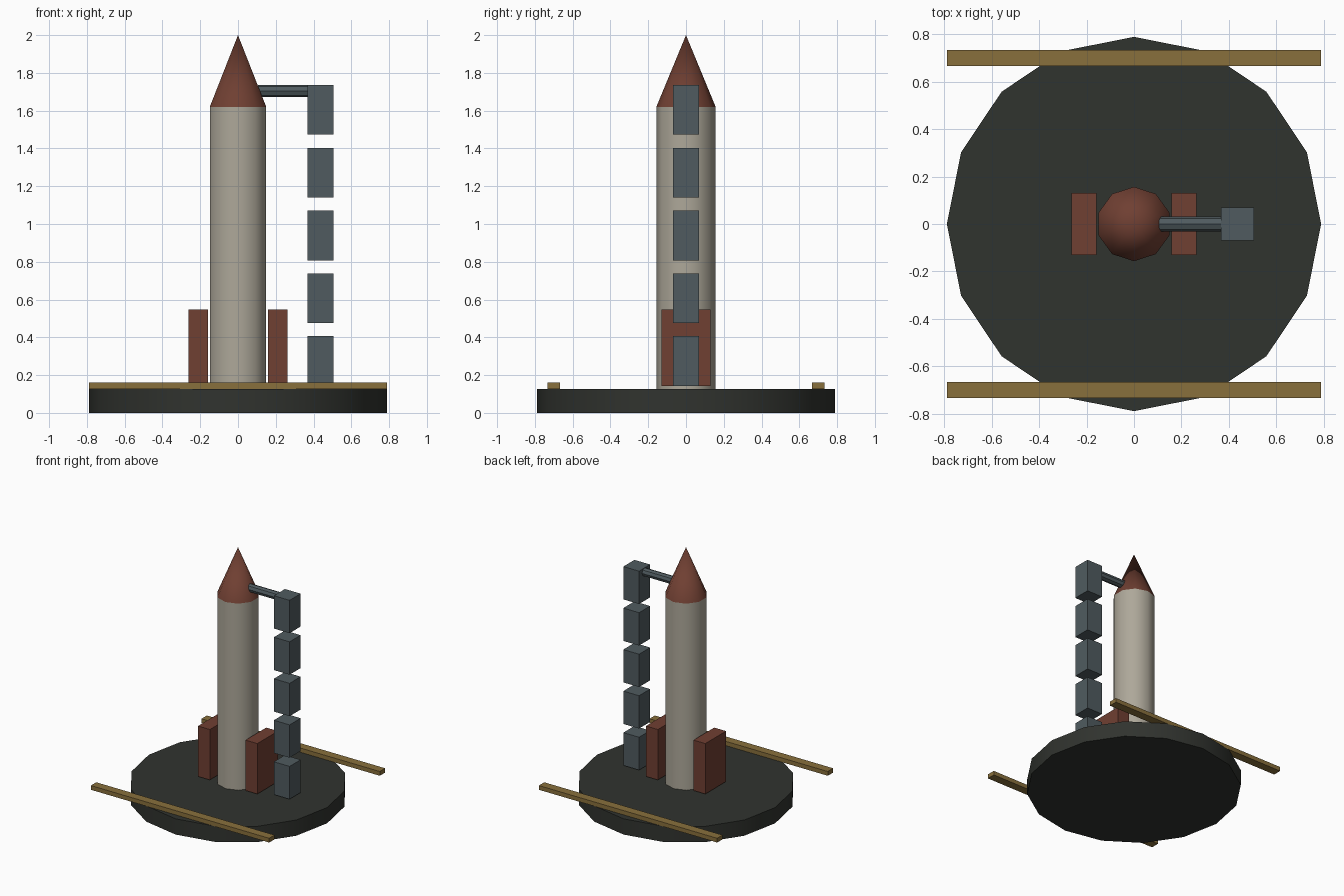
import bpy
import math

if "Cube" in bpy.data.objects:
    bpy.data.objects.remove(bpy.data.objects["Cube"])


def material(name, rgb):
    m = bpy.data.materials.new(name)
    m.diffuse_color = (*rgb, 1)
    m.use_nodes = True
    m.node_tree.nodes["Principled BSDF"].inputs["Base Color"].default_value = m.diffuse_color
    return m


DARK = material("dark_pad", (0.03, 0.033, 0.028))
TAN = material("ochre_rail", (0.25, 0.16, 0.045))
CREAM = material("cream_hull", (0.42, 0.39, 0.32))
RED = material("rust_red", (0.16, 0.05, 0.032))
STEEL = material("steel_blue", (0.08, 0.105, 0.115))


def box(name, x, y, z, mat):
    """Box from (min, max) ranges along each axis."""
    bpy.ops.mesh.primitive_cube_add(
        size=1, location=[(r[0] + r[1]) / 2 for r in (x, y, z)])
    ob = bpy.context.object
    ob.scale = [r[1] - r[0] for r in (x, y, z)]
    bpy.ops.object.transform_apply(location=False, rotation=False, scale=True)
    ob.name = name
    ob.data.materials.append(mat)
    return ob


def round_part(name, sides, r1, r2, length, centre, mat, rot=(0, 0, 0)):
    """Smooth-shaded cylinder or cone."""
    bpy.ops.mesh.primitive_cone_add(vertices=sides, radius1=r1, radius2=r2,
                                    depth=length, location=centre, rotation=rot)
    ob = bpy.context.object
    ob.name = name
    ob.data.materials.append(mat)
    bpy.ops.object.shade_smooth_by_angle(angle=math.radians(40))
    return ob


# launch pad with two rails
round_part("launch_pad", 16, 0.79, 0.79, 0.126, (0, 0, 0.063), DARK)
for name, y in (("front_rail", -0.70), ("back_rail", 0.70)):
    box(name, (-0.79, 0.79), (y - 0.034, y + 0.034), (0.126, 0.16), TAN)

# rocket hull and nose
round_part("rocket_body", 10, 0.157, 0.157, 1.494, (0, 0, 0.873), CREAM)
round_part("nose_cone", 10, 0.157, 0, 0.38, (0, 0, 1.81), RED)

# side fins
for name, s in (("left_fin", -1), ("right_fin", 1)):
    x = sorted((s * 0.158, s * 0.263))
    box(name, x, (-0.131, 0.131), (0.143, 0.547), RED)

# service tower of stacked blocks
for i in range(5):
    z = 0.143 + i * 0.3325
    box(f"tower_block_{i + 1}", (0.367, 0.506), (-0.07, 0.07), (z, z + 0.263), STEEL)

# access arm from tower to nose
round_part("access_arm", 8, 0.032, 0.032, 0.30, (0.255, 0, 1.704), STEEL,
           (0, math.pi / 2, 0))
